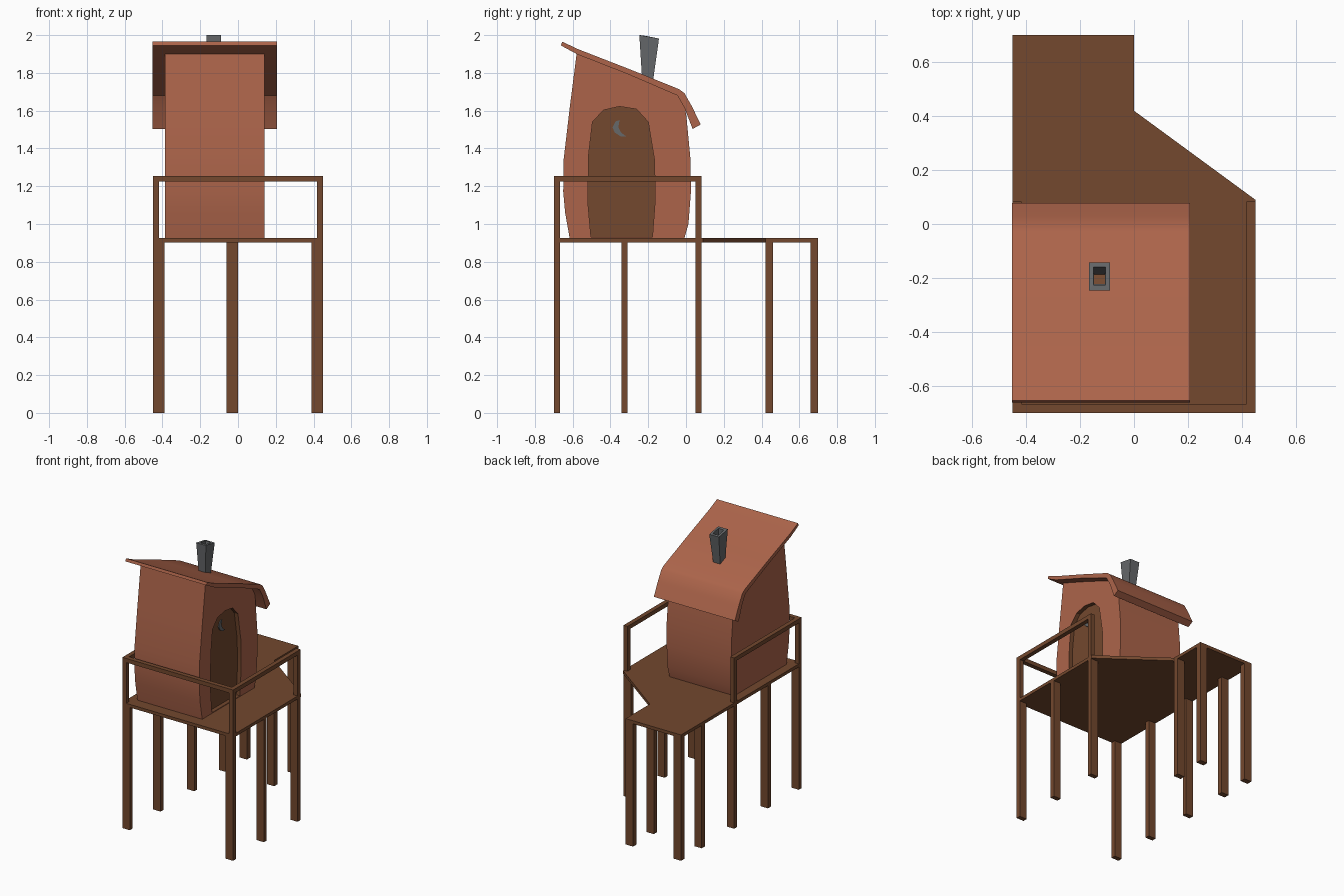
import bpy, bmesh
from mathutils import Vector

if "Cube" in bpy.data.objects:
    bpy.data.objects.remove(bpy.data.objects["Cube"])


def lin(c):
    c /= 255
    return c / 12.92 if c <= 0.04045 else ((c + 0.055) / 1.055) ** 2.4


def mat(name, r, g, b):
    m = bpy.data.materials.new(name)
    m.diffuse_color = (lin(r), lin(g), lin(b), 1)
    m.use_nodes = True
    m.node_tree.nodes["Principled BSDF"].inputs["Base Color"].default_value = m.diffuse_color
    return m


WOOD = mat("brown_wood", 115, 72, 46)
CLAY = mat("terracotta", 172, 100, 74)
GREY = mat("grey_metal", 102, 104, 106)


def finish(name, bm, mats, smooth=False):
    bmesh.ops.recalc_face_normals(bm, faces=bm.faces)
    me = bpy.data.meshes.new(name)
    bm.to_mesh(me)
    bm.free()
    for m in mats:
        me.materials.append(m)
    ob = bpy.data.objects.new(name, me)
    bpy.context.collection.objects.link(ob)
    if smooth:
        select(ob)
        bpy.ops.object.shade_smooth_by_angle(angle=0.6)
    return ob


def select(ob):
    bpy.ops.object.select_all(action='DESELECT')
    ob.select_set(True)
    bpy.context.view_layer.objects.active = ob


def prism(name, pts, a, b, mats, axis='X', index=0, smooth=False):
    """Extrude a 2D outline from a to b along an axis (X: pts are y,z; Z: pts are x,y)."""
    bm = bmesh.new()
    vs = [bm.verts.new((a, p, q) if axis == 'X' else (p, q, a)) for p, q in pts]
    f = bm.faces.new(vs)
    r = bmesh.ops.extrude_face_region(bm, geom=[f])
    d = Vector((b - a, 0, 0)) if axis == 'X' else Vector((0, 0, b - a))
    bmesh.ops.translate(bm, vec=d, verts=[v for v in r['geom'] if isinstance(v, bmesh.types.BMVert)])
    for f in bm.faces:
        f.material_index = index
    return finish(name, bm, mats, smooth)


def box(name, x0, x1, y0, y1, z0, z1, m=WOOD):
    return prism(name, [(x0, y0), (x1, y0), (x1, y1), (x0, y1)], z0, z1, [m], 'Z')


# Deck with a cut-off back corner
prism("deck", [(-.45, -.7), (.45, -.7), (.45, .09), (0, .42), (0, .7), (-.45, .7)],
      .902, .925, [WOOD], 'Z')

# Legs
for x0, rows in ((-.45, (-.7, -.342, .05, .42, .66)), (-.06, (.42, .66)), (.39, (-.7, -.342, .05))):
    for y in rows:
        box("leg", x0, x0 + .06, y, y + (.04 if y > .4 else .033), 0, .905)

# Railing posts and rails
for x0 in (-.45, .418):
    for y in (-.7, .05):
        box("rail_post", x0, x0 + .032, y, y + .033, .92, 1.226)
    box("side_rail", x0, x0 + .032, -.7, .083, 1.225, 1.255)
box("front_rail", -.418, .418, -.7, -.667, 1.225, 1.255)

# House body with bulging front and back walls
body = [(-.615, .92), (-.64, 1.06), (-.65, 1.17), (-.648, 1.34), (-.615, 1.62), (-.578, 1.91),
        (-.05, 1.7), (-.01, 1.64), (.002, 1.57), (.024, 1.34), (.026, 1.17), (.013, 1.0), (-.01, .92)]
house = prism("house_walls", body, -.387, .14, [CLAY, WOOD])

# Recessed arched door cut into the right wall
arch = [(-.503, .93), (-.52, 1.12), (-.515, 1.37), (-.495, 1.54), (-.437, 1.603), (-.352, 1.622),
        (-.262, 1.608), (-.2, 1.54), (-.167, 1.34), (-.163, 1.13), (-.178, .93)]
cut = prism("door_cutter", arch, .11, .2, [CLAY, WOOD], index=1)
cut.hide_render = True
mod = house.modifiers.new("door", 'BOOLEAN')
mod.object, mod.operation, mod.solver = cut, 'DIFFERENCE', 'EXACT'
select(house)
bpy.ops.object.modifier_apply(modifier="door")
bpy.data.objects.remove(cut)
bpy.ops.object.shade_smooth_by_angle(angle=0.5)

# Crescent on the door
prism("door_crescent", [(-.373, 1.543), (-.352, 1.55), (-.358, 1.512), (-.345, 1.485), (-.315, 1.463),
                        (-.347, 1.464), (-.378, 1.485), (-.389, 1.512)], .109, .117, [GREY])

# Sloping roof that folds down at the back
prism("roof", [(-.655, 1.965), (-.57, 1.925), (-.3, 1.82), (-.035, 1.713), (-.008, 1.692), (.03, 1.625),
               (.078, 1.527), (.035, 1.503), (-.008, 1.615), (-.045, 1.68), (-.3, 1.79),
               (-.575, 1.898), (-.662, 1.945)], -.452, .207, [CLAY], smooth=True)

# Hollow chimney flaring towards its slanted top
bm = bmesh.new()
rings = []
for hx, y0, y1, z0, z1 in ((.027, -.232, -.177, 1.76, 1.74), (.039, -.247, -.143, 2.0, 1.982),
                           (.023, -.226, -.16, 1.998, 1.985), (.021, -.222, -.187, 1.80, 1.785)):
    rings.append([bm.verts.new((-.128 + sx * hx, y, z)) for sx, y, z in
                  ((-1, y0, z0), (1, y0, z0), (1, y1, z1), (-1, y1, z1))])
for a, b in zip(rings, rings[1:]):
    for i in range(4):
        j = (i + 1) % 4
        bm.faces.new((a[i], a[j], b[j], b[i]))
bm.faces.new(rings[0])
bm.faces.new(rings[-1]).material_index = 1
finish("chimney", bm, [GREY, WOOD])
